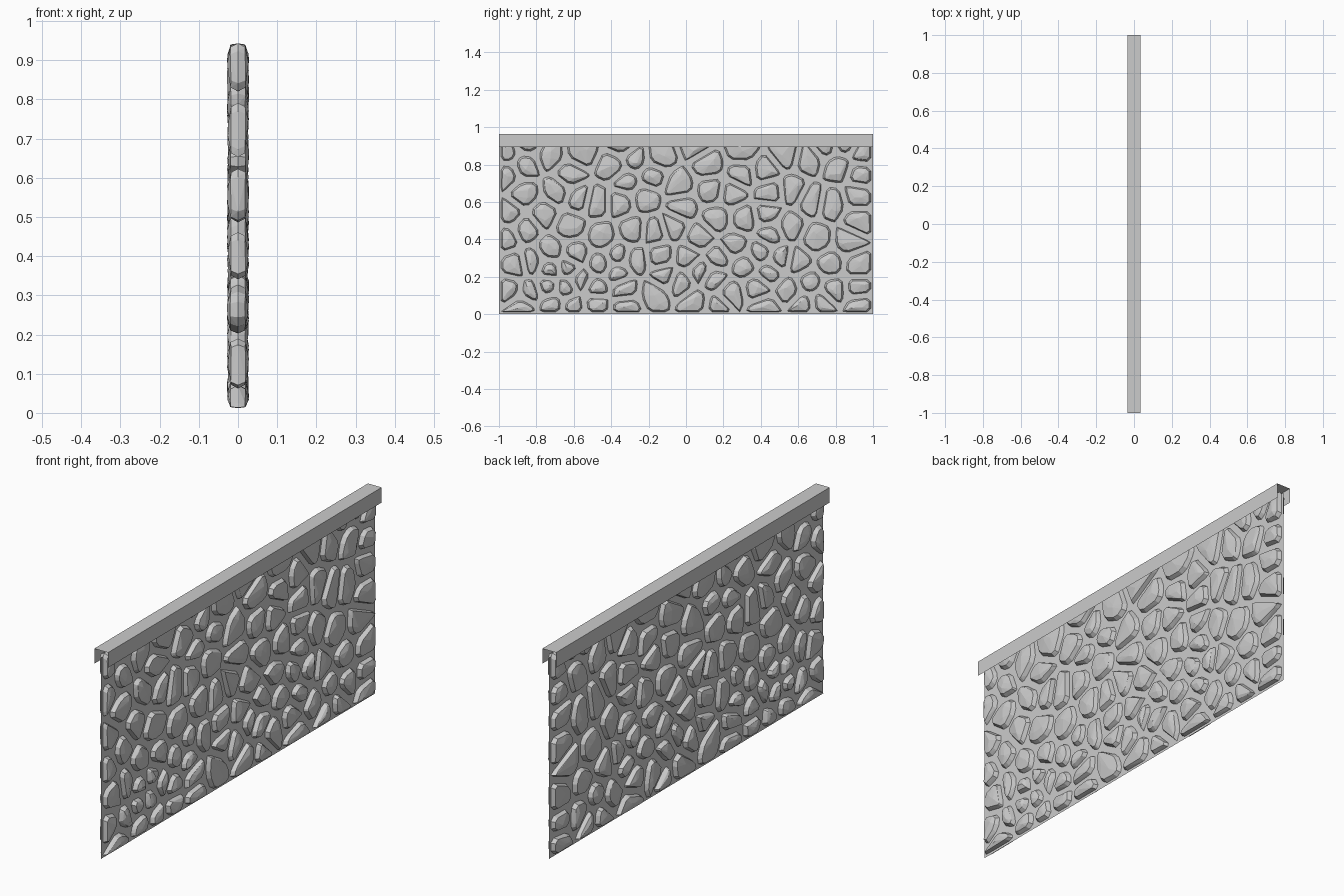
import bpy, bmesh, random
from mathutils import Vector

if "Cube" in bpy.data.objects:
    bpy.data.objects.remove(bpy.data.objects["Cube"])

random.seed(7)

# Approximate centres (y, z) of the larger stones, course by course
COURSES = [
    (-.96, .86), (-.86, .80), (-.73, .85), (-.56, .87), (-.39, .79), (-.14, .84), (-.18, .74),
    (.12, .80), (.30, .87), (.42, .77), (.53, .86), (.66, .83), (.81, .79), (.95, .86),
    (-.86, .64), (-.69, .66), (-.57, .62), (-.48, .60), (-.35, .60), (-.22, .62), (-.02, .57),
    (-.04, .69), (.31, .51), (.45, .65), (.55, .47), (.67, .61), (.78, .59), (.92, .63),
    (-.86, .46), (-.62, .47), (-.45, .41), (-.17, .44), (.07, .41), (.92, .50), (.87, .39),
    (.70, .40), (-.91, .26), (-.72, .34), (-.46, .27), (-.27, .29), (-.14, .31), (.01, .30),
    (.17, .30), (.31, .26), (.26, .37), (.40, .33), (.60, .28), (.77, .27), (.92, .26),
    (-.94, .13), (-.74, .15), (-.48, .14), (-.33, .13), (-.17, .11), (-.03, .17), (.15, .19),
    (.24, .11), (.38, .14), (.55, .13), (.66, .17), (.79, .13), (.92, .14),
    (-.88, .04), (-.60, .04), (-.32, .04), (.05, .06), (.42, .03), (.63, .05), (.93, .05),
]
Y, Z0, Z1 = 1.0, 0.0, 0.955
GAP = 0.015


def clip(poly, point, normal):
    """Keep the part of a 2D polygon behind a line."""
    out = []
    for a, b in zip(poly, poly[1:] + poly[:1]):
        da, db = (a - point).dot(normal), (b - point).dot(normal)
        if da <= 0:
            out.append(a)
        if da * db < 0:
            out.append(a.lerp(b, da / (da - db)))
    return out


def add_object(name, bm):
    bmesh.ops.recalc_face_normals(bm, faces=bm.faces)
    mesh = bpy.data.meshes.new(name)
    bm.to_mesh(mesh)
    bm.free()
    obj = bpy.data.objects.new(name, mesh)
    bpy.context.collection.objects.link(obj)


def add_strip(name, profile, y):
    """Sweep an open x-z profile along y."""
    bm = bmesh.new()
    rows = [[bm.verts.new((x, s * y, z)) for x, z in profile] for s in (-1, 1)]
    for i in range(len(profile) - 1):
        bm.faces.new((rows[0][i], rows[0][i + 1], rows[1][i + 1], rows[1][i]))
    add_object(name, bm)


# Small filler stones in the spaces between the larger ones
seeds = [Vector(c) for c in COURSES]
for _ in range(4000):
    p = Vector((random.uniform(-.97, .97), random.uniform(.04, .93)))
    clear = 0.085 if p.y < 0.36 else 0.105
    if len(seeds) < 108 and min((p - s).length for s in seeds) > clear:
        seeds.append(p)

# Stones: shrunken cells around each centre, faceted on both wall faces
stones = bmesh.new()
for s in seeds:
    m = 0.012
    cell = [Vector(c) for c in ((-Y + m, Z0 + m), (Y - m, Z0 + m), (Y - m, Z1 - m), (-Y + m, Z1 - m))]
    for t in seeds:
        d = t - s
        if 0 < d.length < 0.8:
            n = d.normalized()
            cell = clip(cell, (s + t) / 2 - n * GAP, n)
            if len(cell) < 3:
                break
    if len(cell) < 3:
        continue
    # Chop the corners
    outline = []
    for a, b in zip(cell, cell[1:] + cell[:1]):
        length = (b - a).length
        k = min(0.25, 0.02 / max(length, 1e-5))
        outline += [a.lerp(b, k), a.lerp(b, 1 - k)] if length > 0.012 else [a.lerp(b, .5)]
    centre = sum(outline, Vector((0, 0))) / len(outline)
    radius = max((p - centre).length for p in outline)
    points = [(0, p.x, p.y) for p in outline]
    for side in (-1, 1):
        for p in outline:
            rim = p.lerp(centre, min(0.4, 0.010 / (p - centre).length))
            points.append((side * random.uniform(.017, .020), rim.x, rim.y))
        for _ in range(3):
            q = random.choice(outline).lerp(centre, random.uniform(.5, .9))
            points.append((side * random.uniform(.024, .028), q.x, q.y))
    verts = [stones.verts.new(p) for p in points]
    hull = bmesh.ops.convex_hull(stones, input=verts)
    junk = {v for v in hull["geom_interior"] + hull["geom_unused"] if isinstance(v, bmesh.types.BMVert)}
    bmesh.ops.delete(stones, geom=list(junk), context='VERTS')
add_object("stones", stones)

# Mortar sheet down the middle of the wall
add_strip("mortar", [(0, 0), (0, 0.93)], 1.0)

# Coping: a channel over the top, open at the ends and underneath
add_strip("coping", [(-.035, .893), (-.035, .963), (.035, .963), (.035, .893)], 1.0)
